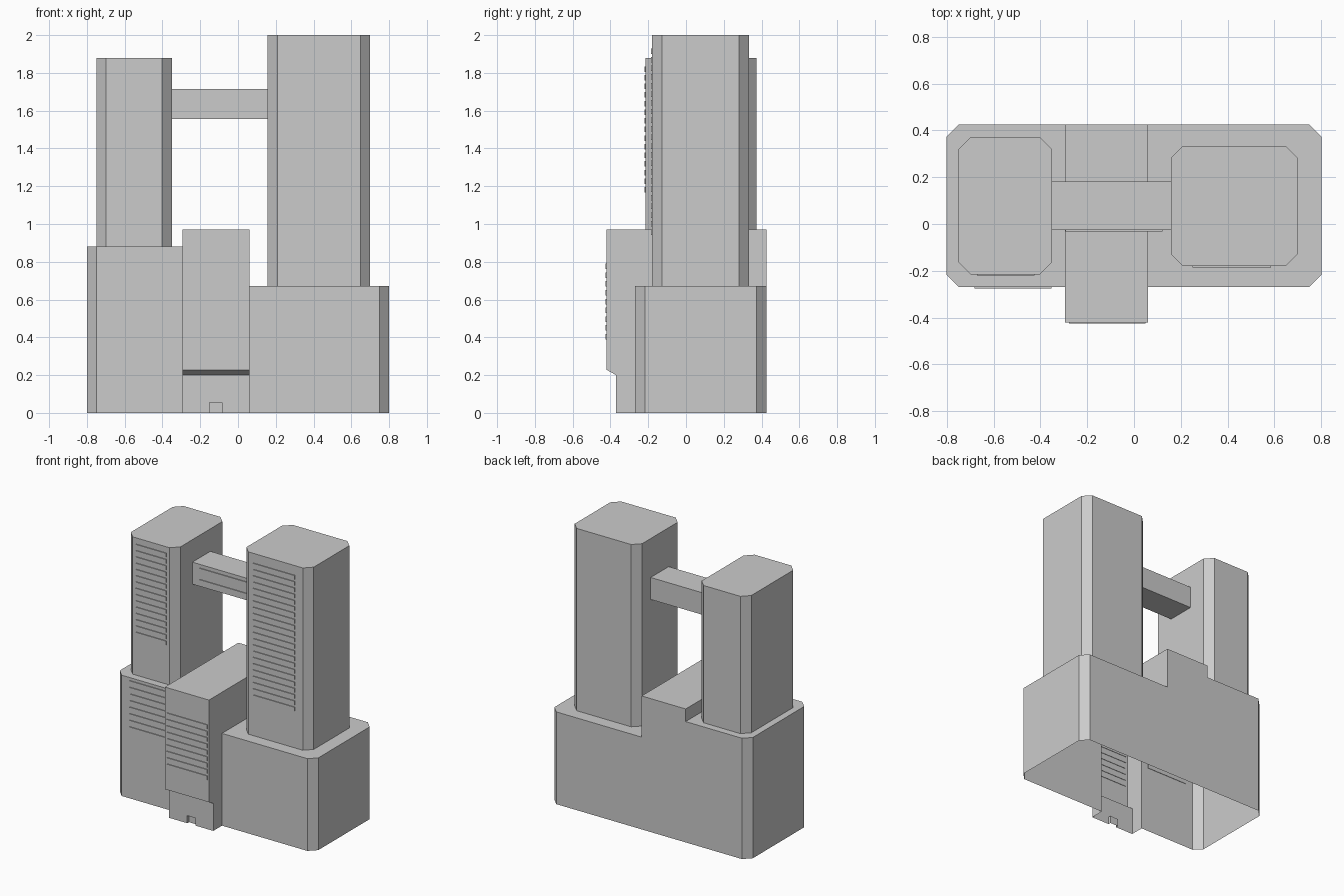
import bpy

if "Cube" in bpy.data.objects:
    bpy.data.objects.remove(bpy.data.objects["Cube"])


def make_mesh(name, verts, faces):
    mesh = bpy.data.meshes.new(name)
    mesh.from_pydata(verts, [], faces)
    mesh.update()
    obj = bpy.data.objects.new(name, mesh)
    bpy.context.collection.objects.link(obj)
    return obj


def prism(name, outline, z0, z1, closed=True):
    """Walls over a counter-clockwise outline plus a roof; the underside stays open."""
    n = len(outline)
    verts = [(x, y, z) for z in (z0, z1) for x, y in outline]
    faces = [(i, (i + 1) % n, n + (i + 1) % n, n + i)
             for i in range(n if closed else n - 1)]
    faces.append(tuple(range(n, 2 * n)))
    return make_mesh(name, verts, faces)


def chamfered(x0, x1, y0, y1, c=0.052):
    return [(x0 + c, y0), (x1 - c, y0), (x1, y0 + c), (x1, y1 - c),
            (x1 - c, y1), (x0 + c, y1), (x0, y1 - c), (x0, y0 + c)]


def window_rows(name, x0, x1, wall_y, top, count, pitch=0.0457, height=0.029):
    """Stack of thin window bands standing slightly proud of a front wall."""
    verts, faces = [], []
    for r in range(count):
        b = len(verts)
        z1 = top - r * pitch
        for y in (wall_y - 0.006, wall_y + 0.003):
            verts += [(x0, y, z1 - height), (x1, y, z1 - height), (x1, y, z1), (x0, y, z1)]
        quads = [(0, 1, 2, 3), (5, 4, 7, 6), (0, 4, 5, 1),
                 (1, 5, 6, 2), (2, 6, 7, 3), (3, 7, 4, 0)]
        faces += [tuple(b + i for i in q) for q in quads]
    return make_mesh(name, verts, faces)


FRONT, BACK, C = -0.27, 0.425, 0.052
XL, XR = -0.295, 0.06
HL, HM, HR = 0.88, 0.972, 0.672

# Podium wings, open on the side that meets the centre block
prism("podium_left", [(XL, BACK), (-0.8 + C, BACK), (-0.8, BACK - C),
                      (-0.8, FRONT + C), (-0.8 + C, FRONT), (XL, FRONT)], 0, HL, False)
prism("podium_right", [(XR, FRONT), (0.8 - C, FRONT), (0.8, FRONT + C),
                       (0.8, BACK - C), (0.8 - C, BACK), (XR, BACK)], 0, HR, False)

# Centre block with overhanging front, side walls and doorway recess
verts, faces = [], []


def add_face(points):
    faces.append(tuple(range(len(verts), len(verts) + len(points))))
    verts.extend(points)


YF, YO = -0.37, -0.42
profile = [(YF, 0), (YF, 0.2), (YO, 0.228), (YO, HM), (BACK, HM), (BACK, 0)]
for (ya, za), (yb, zb) in list(zip(profile, profile[1:]))[1:]:
    add_face([(XL, ya, za), (XR, ya, za), (XR, yb, zb), (XL, yb, zb)])
for x, h in ((XL, HL), (XR, HR)):
    side = profile[:5] + [(BACK, h), (FRONT, h), (FRONT, 0)]
    if x == XR:
        side.reverse()
    add_face([(x, y, z) for y, z in reversed(side)])
D0, D1, DH, YD = -0.15, -0.085, 0.055, -0.35
door = [(D0, 0), (D0, DH), (D1, DH), (D1, 0)]
add_face([(x, YF, z) for x, z in [(XL, 0)] + door + [(XR, 0), (XR, 0.2), (XL, 0.2)]])
for (xa, za), (xb, zb) in zip(door, door[1:]):
    add_face([(xa, YF, za), (xa, YD, za), (xb, YD, zb), (xb, YF, zb)])
add_face([(x, YD, z) for x, z in reversed(door)])
make_mesh("centre_block", verts, faces)

# Towers
prism("left_tower", chamfered(-0.75, -0.35, -0.215, 0.372), HL, 1.88)
prism("right_tower", chamfered(0.157, 0.70, -0.18, 0.333), HR, 2.0)

# Skybridge tube between the towers
ring = [(-0.025, 1.556), (-0.025, 1.716), (0.182, 1.716), (0.182, 1.556)]
make_mesh("skybridge", [(x, y, z) for x in (-0.35, 0.157) for y, z in ring],
          [(i, 4 + i, 4 + (i + 1) % 4, (i + 1) % 4) for i in range(4)])

# Window bands
window_rows("left_tower_windows", -0.67, -0.425, -0.215, 1.835, 15)
window_rows("right_tower_windows", 0.25, 0.585, -0.18, 1.93, 22)
window_rows("podium_windows", -0.682, -0.353, FRONT, 0.859, 8, 0.048)
window_rows("centre_windows", -0.278, 0.05, YO, 0.79, 9, 0.0465)
window_rows("skybridge_windows", -0.292, 0.122, -0.025, 1.69, 2, 0.083)

# Consistent outward shading on the centre block
import bmesh
mesh = bpy.data.objects["centre_block"].data
bm = bmesh.new()
bm.from_mesh(mesh)
bmesh.ops.remove_doubles(bm, verts=bm.verts, dist=1e-5)
bmesh.ops.recalc_face_normals(bm, faces=bm.faces)
bm.to_mesh(mesh)
bm.free()
